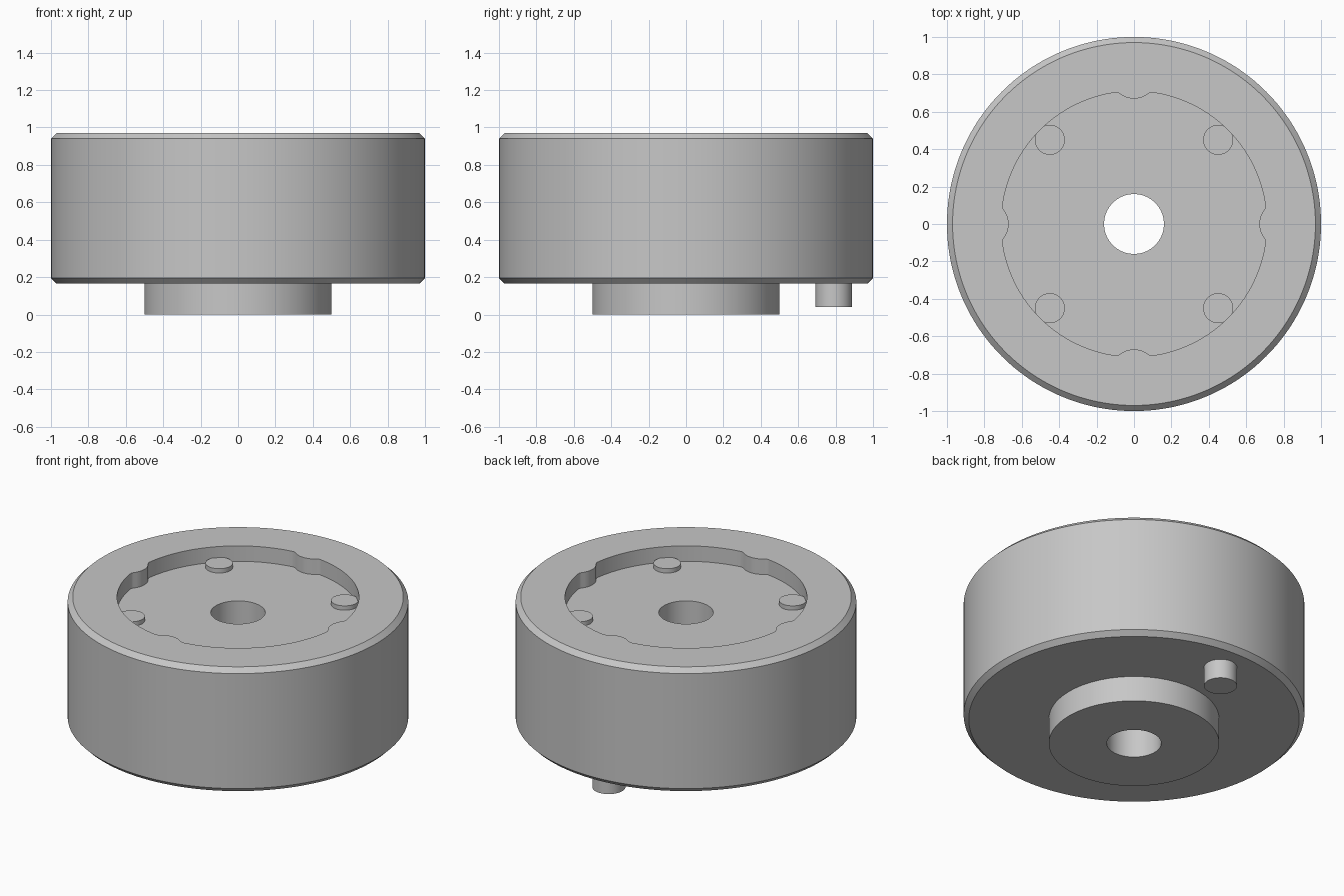
import bpy
import bmesh
from math import sin, cos, sqrt, radians, pi, tau

default_cube = bpy.data.objects.get("Cube")
if default_cube:
    bpy.data.objects.remove(default_cube, do_unlink=True)

# Single plain grey material
GREY = (0.57, 0.57, 0.57, 1)
grey = bpy.data.materials.new("plain grey")
grey.use_nodes = True
grey.diffuse_color = GREY
grey.node_tree.nodes["Principled BSDF"].inputs["Base Color"].default_value = GREY

SEGMENTS = 288
FLOOR = 0.87      # recess floor
TOP = 0.97
BASE = 0.165      # underside of the drum


def finish(obj):
    obj.data.materials.append(grey)
    bpy.ops.object.select_all(action='DESELECT')
    obj.select_set(True)
    bpy.context.view_layer.objects.active = obj
    bpy.ops.object.shade_smooth_by_angle(angle=radians(30))


def recess_radius(angle):
    """Circular wall with four rounded bumps pointing inward."""
    wall, centre, bump = 0.71, 0.79, 0.12
    phi = (angle + pi / 4) % (pi / 2) - pi / 4
    inside = bump ** 2 - (centre * sin(phi)) ** 2
    if inside <= 0:
        return wall
    return min(wall, centre * cos(phi) - sqrt(inside))


def lathe(name, profile):
    """Revolve a closed profile; a radius may be a function of the angle."""
    bm = bmesh.new()
    rings = []
    for radius, z in profile:
        ring = []
        for i in range(SEGMENTS):
            a = tau * i / SEGMENTS
            r = radius(a) if callable(radius) else radius
            ring.append(bm.verts.new((r * cos(a), r * sin(a), z)))
        rings.append(ring)
    for k, ring in enumerate(rings):
        after = rings[(k + 1) % len(rings)]
        for i in range(SEGMENTS):
            j = (i + 1) % SEGMENTS
            bm.faces.new((ring[i], ring[j], after[j], after[i]))
    bmesh.ops.recalc_face_normals(bm, faces=bm.faces[:])
    mesh = bpy.data.meshes.new(name)
    bm.to_mesh(mesh)
    bm.free()
    obj = bpy.data.objects.new(name, mesh)
    bpy.context.collection.objects.link(obj)
    finish(obj)


def cylinder(name, x, y, radius, low, high):
    bpy.ops.mesh.primitive_cylinder_add(
        vertices=64, radius=radius, depth=high - low,
        location=(x, y, (low + high) / 2))
    obj = bpy.context.object
    obj.name = name
    finish(obj)


# Chamfered drum with hub, through bore and top recess
lathe("drum_body", [
    (0.16, 0), (0.5, 0), (0.5, BASE),
    (0.97, BASE), (1, BASE + 0.03), (1, TOP - 0.03), (0.97, TOP),
    (recess_radius, TOP), (recess_radius, FLOOR), (0.16, FLOOR),
])

# Four low studs on the recess floor
for side_x, x in (("left", 0.45), ("right", -0.45)):
    for side_y, y in (("front", -0.45), ("back", 0.45)):
        cylinder(f"stud_{side_y}_{side_x}", x, y, 0.08, FLOOR - 0.02, FLOOR + 0.028)

# Locating pin under the back edge
cylinder("locating_pin", 0, 0.79, 0.097, 0.04, BASE + 0.02)
